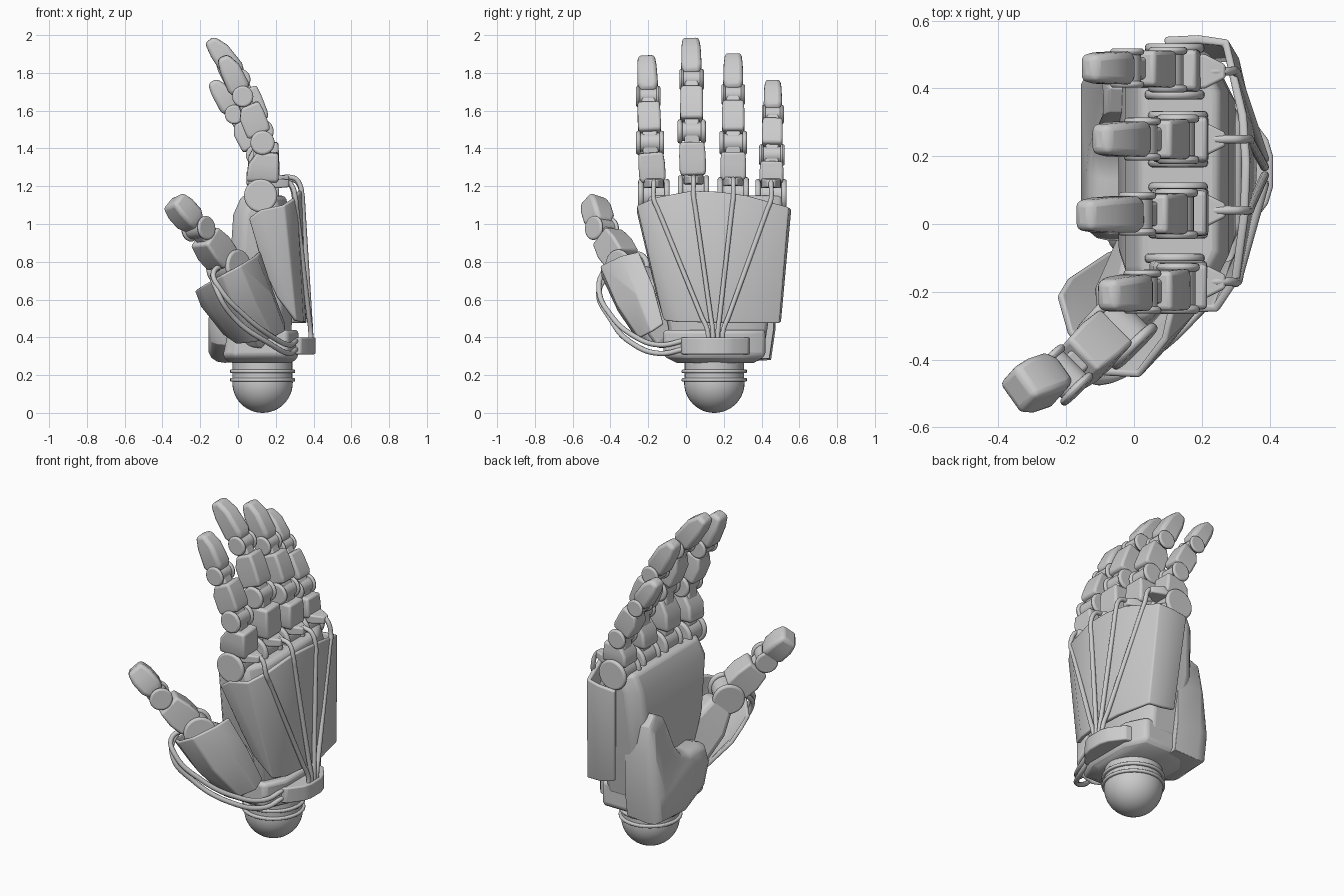
import bpy, bmesh, math
from mathutils import Vector as V


def finish(name, bm, bevel=0.0, segs=3, thick=0.0):
    bmesh.ops.recalc_face_normals(bm, faces=bm.faces)
    me = bpy.data.meshes.new(name)
    bm.to_mesh(me)
    bm.free()
    ob = bpy.data.objects.new(name, me)
    bpy.context.collection.objects.link(ob)
    if thick:
        m = ob.modifiers.new("thickness", 'SOLIDIFY')
        m.thickness, m.offset = thick, 0
    if bevel:
        m = ob.modifiers.new("bevel", 'BEVEL')
        m.width, m.segments, m.limit_method = bevel, segs, 'ANGLE'
        m.angle_limit = math.radians(35)
    bpy.ops.object.select_all(action='DESELECT')
    ob.select_set(True)
    bpy.context.view_layer.objects.active = ob
    bpy.ops.object.shade_smooth_by_angle(angle=math.radians(40))
    return ob


def loft(name, rings, closed=True, **kw):
    bm = bmesh.new()
    vs = [[bm.verts.new(p) for p in r] for r in rings]
    n = len(rings[0])
    for a, b in zip(vs, vs[1:]):
        for i in range(n if closed else n - 1):
            j = (i + 1) % n
            bm.faces.new((a[i], a[j], b[j], b[i]))
    if closed:
        bm.faces.new(vs[0][::-1])
        bm.faces.new(vs[-1])
    return finish(name, bm, **kw)


def link(name, a, b, side, stations, bevel=0.013):
    """Tapered block along a-b; stations = (t, width, depth, shift)."""
    a, b = V(a), V(b)
    d = (b - a).normalized()
    s = (side - d * side.dot(d)).normalized()
    n = d.cross(s)
    rings = []
    for t, w, h, sh in stations:
        c = a.lerp(b, t) + n * sh
        rings.append([c + s * w * i / 2 + n * h * j / 2
                      for i, j in ((-1, -1), (1, -1), (1, 1), (-1, 1))])
    return loft(name, rings, bevel=bevel)


def disc(name, c, axis, r, half, bevel=0.01):
    axis = axis.normalized()
    u = axis.orthogonal().normalized()
    w = axis.cross(u)
    ring = [u * r * math.cos(k * math.tau / 32) + w * r * math.sin(k * math.tau / 32) for k in range(32)]
    return loft(name, [[V(c) + axis * e + p for p in ring] for e in (-half, half)], bevel=bevel)


def tube(name, pts, r=0.013):
    cu = bpy.data.curves.new(name, 'CURVE')
    cu.dimensions, cu.bevel_depth, cu.bevel_resolution = '3D', r, 3
    cu.use_fill_caps = True
    sp = cu.splines.new('BEZIER')
    sp.bezier_points.add(len(pts) - 1)
    for p, co in zip(sp.bezier_points, pts):
        p.co = co
        p.handle_left_type = p.handle_right_type = 'AUTO'
    ob = bpy.data.objects.new(name, cu)
    bpy.context.collection.objects.link(ob)


def joint(name, c, axis, r, half):
    axis = axis.normalized()
    disc(name + "_hub", c, axis, r * 0.8, half * 0.75, 0.004)
    for k in (-1, 1):
        disc(name + "_cap", V(c) + axis * half * 0.84 * k, axis, r, half * 0.17, 0.012)


# Wrist: ball, rings and neck
bm = bmesh.new()
bmesh.ops.create_uvsphere(bm, u_segments=40, v_segments=24, radius=0.16)
bmesh.ops.translate(bm, verts=bm.verts, vec=(0.13, 0.15, 0.16))
finish("wrist_ball", bm)
Z = V((0, 0, 1))
disc("wrist_neck", (0.13, 0.15, 0.22), Z, 0.158, 0.06)
for z in (0.175, 0.22):
    disc("wrist_ring", (0.13, 0.15, z), Z, 0.173, 0.009, 0.006)


def section(x0, x1, y0, y1, z, c=0.06):
    return [V(p + (z,)) for p in ((x0, y0 + c), (x0 + c, y0), (x1 - c, y0), (x1, y0 + 2 * c),
                                  (x1, y1 - 2 * c), (x1 - c, y1), (x0 + c, y1), (x0, y1 - c))]


# Wrist block and cable clamp
loft("wrist_block", [section(-0.05, 0.29, -0.05, 0.36, 0.265), section(-0.08, 0.32, -0.12, 0.42, 0.30),
                     section(-0.05, 0.32, -0.12, 0.42, 0.44)], bevel=0.02)
loft("cable_clamp", [[V((x, y, z)) for x, y in ((0.29, -0.03), (0.335, -0.02), (0.395, 0.06), (0.41, 0.11), (0.41, 0.20),
                      (0.395, 0.25), (0.335, 0.33), (0.29, 0.34))] for z in (0.31, 0.40)], bevel=0.008)

# Palm core
loft("palm_core", [section(0.0, 0.28, -0.08, 0.42, 0.38), section(-0.045, 0.30, -0.15, 0.48, 0.75),
                   section(-0.025, 0.28, -0.21, 0.51, 1.05), section(0.02, 0.25, -0.20, 0.51, 1.15)], bevel=0.02)

# Shell over the back of the hand, wrapping both sides
top = [(0.06, -0.24, 1.03), (0.12, -0.25, 1.075), (0.24, -0.25, 1.10), (0.30, -0.16, 1.14), (0.325, 0.03, 1.175),
       (0.33, 0.18, 1.17), (0.32, 0.32, 1.15), (0.27, 0.535, 1.09), (0.19, 0.545, 1.08), (0.09, 0.54, 1.07)]
low = [(0.14, -0.16, 0.76), (0.21, -0.14, 0.61), (0.30, -0.11, 0.49), (0.335, -0.03, 0.48), (0.345, 0.06, 0.48),
       (0.35, 0.16, 0.475), (0.345, 0.28, 0.475), (0.30, 0.485, 0.475), (0.22, 0.49, 0.48), (0.13, 0.485, 0.50)]
loft("back_shell", [top, low], closed=False, thick=0.025, bevel=0.008)

# Heel pad with a tall lobe on the little finger side
pad = [(0.45, 0.28), (0.475, 0.45), (0.475, 0.7), (0.455, 0.86), (0.40, 0.92), (0.33, 0.88), (0.28, 0.72),
       (0.22, 0.64), (0.13, 0.61), (0.04, 0.62), (-0.03, 0.59), (-0.05, 0.5), (0.0, 0.36), (0.2, 0.265)]
cy, cz = 0.24, 0.48
rings = []
for x, k, lean in ((0.08, 0.96, 0.0), (-0.07, 1.0, 0.0), (-0.11, 0.97, 0.04), (-0.14, 0.88, 0.06), (-0.157, 0.72, 0.08)):
    rings.append([V((x + lean * max(0, z - 0.5) * 2, cy + (y - cy) * k, cz + (z - cz) * k)) for y, z in pad])
loft("heel_pad", rings, bevel=0.012)

# Fingers: knuckle, two joints, tip (x, y, z) and thickness
Y = V((0, 1, 0))
fingers = {
    "index": ((0.12, -0.17, 1.15), (0.13, -0.19, 1.43), (0.025, -0.2, 1.675), (-0.075, -0.21, 1.89), 1.0),
    "middle": ((0.13, 0.04, 1.17), (0.125, 0.03, 1.49), (0.01, 0.03, 1.765), (-0.145, 0.025, 1.98), 1.0),
    "ring": ((0.13, 0.25, 1.16), (0.13, 0.25, 1.43), (0.025, 0.25, 1.685), (-0.095, 0.25, 1.9), 0.98),
    "little": ((0.12, 0.45, 1.15), (0.10, 0.455, 1.365), (-0.02, 0.46, 1.58), (-0.13, 0.46, 1.76), 0.9),
}
for nm, (k, p, d, t, s) in fingers.items():
    joint(nm + "_knuckle", k, Y, 0.088, 0.082)
    joint(nm + "_middle_joint", p, Y, 0.064 * s, 0.074 * s)
    joint(nm + "_end_joint", d, Y, 0.056 * s, 0.064 * s)
    link(nm + "_core", k, p, Y, [(0, .085 * s, .1 * s, 0), (1, .08 * s, .09 * s, 0)], 0.01)
    link(nm + "_core", p, d, Y, [(0, .08 * s, .085 * s, 0), (1, .07 * s, .075 * s, 0)], 0.01)
    link(nm + "_base_block", k, p, Y, [(.27, .125 * s, .165 * s, -0.005), (.36, .14 * s, .17 * s, -0.007),
                                      (.6, .14 * s, .16 * s, -0.01), (.82, .13 * s, .115 * s, -0.03)])
    link(nm + "_middle_block", p, d, Y, [(.18, .115 * s, .125 * s, 0), (.3, .122 * s, .135 * s, -0.003),
                                        (.6, .12 * s, .135 * s, -0.005), (.8, .115 * s, .1 * s, -0.018)])
    link(nm + "_tip", d, t, Y, [(.08, .085 * s, .09 * s, 0), (.25, .108 * s, .12 * s, 0.0),
                                (.7, .102 * s, .108 * s, 0.0), (1, .088 * s, .06 * s, 0.008)], 0.02)

# Tendon cables along the back, bending over into each finger
for i, (nm, f) in enumerate(fingers.items()):
    x, y, z = f[0]
    ys, xt = 0.115 + 0.027 * i, (0.305, 0.34, 0.34, 0.30)[i]
    a, b = V((0.385, ys, 0.43)), V((xt, y, z - 0.02))
    tube(nm + "_cable", [(0.385, ys, 0.36), a, a.lerp(b, 0.12), a.lerp(b, 0.5), a.lerp(b, 0.92), b,
                         (xt - 0.025, y, z + 0.06), (xt - 0.05, y, z + 0.075), (0.19, y, z + 0.07)])
    link(nm + "_cable_guide", (0.17, y, z + 0.065), (0.27, y, z + 0.065), Y,
         [(0, .11, .05, 0), (.4, .1, .05, 0), (1, .04, .04, 0)], 0.008)

# Thumb shell around its base, and the core inside
ttop = [(0.11, -0.25, 0.85), (0.09, -0.34, 0.83), (0.01, -0.445, 0.78), (-0.085, -0.44, 0.73),
        (-0.19, -0.32, 0.67), (-0.22, -0.21, 0.65)]
tmid = [(0.17, -0.17, 0.66), (0.17, -0.26, 0.63), (0.09, -0.36, 0.58), (-0.01, -0.355, 0.55),
        (-0.13, -0.26, 0.54), (-0.19, -0.16, 0.57)]
tlow = [(0.24, -0.12, 0.47), (0.24, -0.18, 0.43), (0.18, -0.24, 0.40), (0.09, -0.24, 0.38),
        (0.0, -0.18, 0.37), (-0.07, -0.08, 0.42)]
loft("thumb_shell", [ttop, tmid, tlow], closed=False, thick=0.022, bevel=0.008)
S = V((1, -1, 0.1))
tb, tk, tj, tt = (0.1, -0.02, 0.42), (-0.05, -0.31, 0.77), (-0.21, -0.445, 0.975), (-0.345, -0.49, 1.125)
link("thumb_core", tb, tk, S, [(0, .22, .24, 0), (.6, .2, .22, 0), (.9, .12, .14, 0)], 0.03)
joint("thumb_base_joint", tk, S, 0.09, 0.085)
joint("thumb_end_joint", tj, S, 0.064, 0.07)
link("thumb_neck", tk, tj, S, [(0, .08, .09, 0), (1, .07, .08, 0)], 0.01)
link("thumb_block", tk, tj, S, [(.2, .14, .15, 0), (.5, .145, .16, 0), (.8, .13, .13, 0)])
link("thumb_tip", tj, tt, S, [(.1, .09, .09, 0), (.35, .13, .125, 0), (.7, .13, .125, 0), (1, .115, .095, 0)], 0.02)

# Thumb cables looping round from the clamp
for i, o in enumerate((0, 0.045)):
    tube("thumb_cable", [(0.31, 0.0, 0.385 - o), (0.27, -0.14, 0.36 - o), (0.17, -0.28, 0.41 - o),
                         (0.03 - o, -0.40, 0.52 - o / 2), (-0.09 - o / 2, -0.46, 0.65),
                         (-0.13, -0.44 + o, 0.74), (-0.06, -0.37 + o, 0.79)], 0.014)
